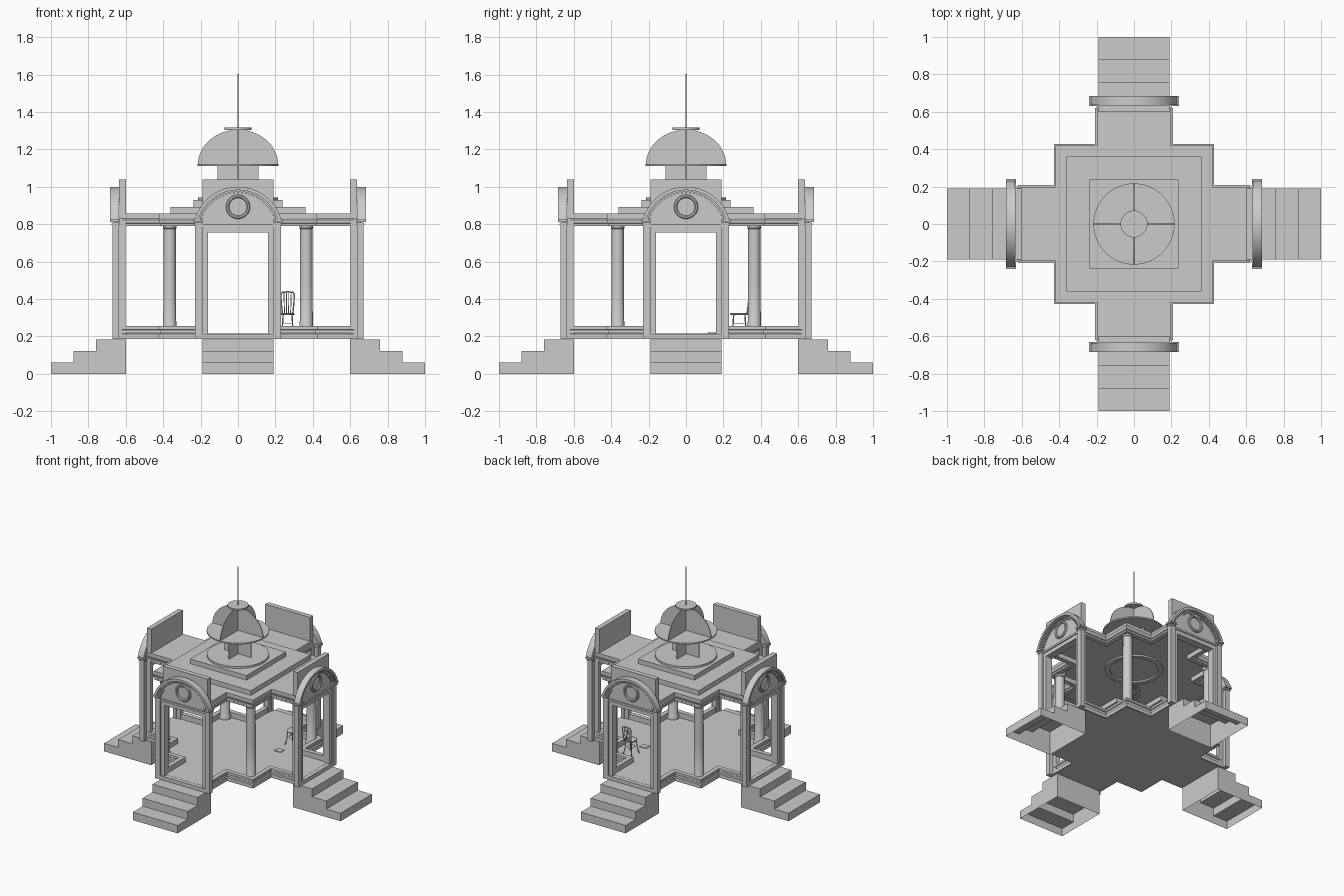
import bpy, bmesh, math
from math import cos, sin, pi, radians
from mathutils import Vector, Matrix

if "Cube" in bpy.data.objects:
    bpy.data.objects.remove(bpy.data.objects["Cube"])


def finish(name, bm, smooth=False, copies=1):
    """Make an object from bm and repeat it around the z axis."""
    bmesh.ops.recalc_face_normals(bm, faces=bm.faces)
    me = bpy.data.meshes.new(name)
    bm.to_mesh(me)
    bm.free()
    ob = bpy.data.objects.new(name, me)
    bpy.context.collection.objects.link(ob)
    if smooth:
        bpy.ops.object.select_all(action='DESELECT')
        ob.select_set(True)
        bpy.context.view_layer.objects.active = ob
        bpy.ops.object.shade_smooth_by_angle(angle=radians(35))
    for i in range(1, copies):
        dup = ob.copy()
        dup.name = f"{name}_{i + 1}"
        dup.rotation_euler.z = i * pi / 2
        bpy.context.collection.objects.link(dup)
    return ob


def box(bm, x0, x1, y0, y1, z0, z1):
    m = Matrix.Translation(((x0 + x1) / 2, (y0 + y1) / 2, (z0 + z1) / 2)) \
        @ Matrix.Diagonal((x1 - x0, y1 - y0, z1 - z0, 1))
    bmesh.ops.create_cube(bm, size=1, matrix=m)


def prism(bm, pts, vec, open_last=False):
    a = [bm.verts.new(p) for p in pts]
    b = [bm.verts.new(Vector(p) + Vector(vec)) for p in pts]
    bm.faces.new(a)
    bm.faces.new(b)
    n = len(pts)
    for i in range(n - open_last):
        j = (i + 1) % n
        bm.faces.new((a[i], a[j], b[j], b[i]))


def lathe(bm, prof, x=0, y=0, n=32, closed=False):
    rings = [[bm.verts.new((x + r * cos(2 * pi * k / n), y + r * sin(2 * pi * k / n), z))
              for k in range(n)] for r, z in prof]
    pairs = list(zip(rings, rings[1:]))
    if closed:
        pairs.append((rings[-1], rings[0]))
    else:
        bm.faces.new(rings[0])
        bm.faces.new(rings[-1])
    for p, q in pairs:
        for k in range(n):
            bm.faces.new((p[k], p[(k + 1) % n], q[(k + 1) % n], q[k]))


def rods(bm, pts, r, n=8):
    for p, q in zip(pts, pts[1:]):
        p, q = Vector(p), Vector(q)
        m = Matrix.Translation((p + q) / 2) @ (q - p).to_track_quat('Z', 'Y').to_matrix().to_4x4()
        bmesh.ops.create_cone(bm, cap_ends=True, segments=n, radius1=r, radius2=r,
                              depth=(q - p).length, matrix=m)


def cross_slab(name, w, s, arm, z0, z1):
    corner = [(arm, w), (s, w), (s, s), (w, s), (w, arm)]
    pts = []
    for k in range(4):
        r = Matrix.Rotation(k * pi / 2, 3, 'Z')
        pts += [r @ Vector((x, y, z0)) for x, y in corner]
    bm = bmesh.new()
    prism(bm, pts, (0, 0, z1 - z0))
    finish(name, bm)


def corner_moulding(name, prof):
    """Sweep (offset, z) along the stepped edge of one corner."""
    path = [(.2, .62, 1, 0), (.2, .42, 1, 1), (.42, .42, 1, 1), (.42, .2, 1, 1), (.62, .2, 0, 1)]
    bm = bmesh.new()
    rows = [[bm.verts.new((x + o * mx, y + o * my, z)) for o, z in prof] for x, y, mx, my in path]
    n = len(prof)
    for a, b in zip(rows, rows[1:]):
        for i in range(n):
            bm.faces.new((a[i], a[(i + 1) % n], b[(i + 1) % n], b[i]))
    bm.faces.new(rows[0])
    bm.faces.new(rows[-1])
    finish(name, bm, copies=4)


# Floor, roof slab and their edge mouldings
cross_slab("floor", .195, .415, .64, .185, .215)
cross_slab("roof_slab", .195, .42, .62, .825, .857)
corner_moulding("sill", [(-.03, .19), (.004, .185), (.004, .212), (-.003, .217),
                         (-.003, .233), (.004, .238), (.004, .255), (-.03, .255)])
corner_moulding("cornice", [(-.04, .79), (-.004, .79), (-.004, .803), (.002, .807),
                            (.002, .817), (.008, .83), (-.04, .83)])

# Hollow stairs, open underneath
bm = bmesh.new()
steps = [(.6, 0), (.6, .183), (.76, .183), (.76, .122), (.88, .122), (.88, .061), (1, .061), (1, 0)]
prism(bm, [(-.19, -d, z) for d, z in steps], (.38, 0, 0), open_last=True)
finish("stairs", bm, copies=4)

# Corner columns
bm = bmesh.new()
lathe(bm, [(.041, .215), (.041, .235), (.035, .245), (.034, .5), (.033, .775),
           (.037, .78), (.037, .79), (.042, .8), (.042, .826)], .365, .365, 24)
finish("column", bm, smooth=True, copies=4)

# Portals: pilasters, jambs, capitals, lintel
bm = bmesh.new()
for s in (-1, 1):
    for a, b, d0, d1, z0, z1 in ((.19, .23, .636, .672, .185, .81), (.165, .2, .602, .636, .185, .83),
                                 (.16, .19, .636, .66, .185, .79), (.186, .234, .63, .676, .795, .805),
                                 (.186, .24, .63, .684, .812, .826)):
        box(bm, min(s * a, s * b), max(s * a, s * b), -d1, -d0, z0, z1)
box(bm, -.19, .19, -.66, -.602, .755, .80)
box(bm, -.19, .19, -.668, -.636, .785, .80)
box(bm, -.19, .19, -.67, -.602, .185, .214)
finish("portal_frame", bm, copies=4)

# Arched pediment with moulding and small teeth
def arc(r, z0, d, n=32):
    t0 = math.asin((z0 - .76) / r)
    return [(r * cos(t0 + (pi - 2 * t0) * i / n), -d, .76 + r * sin(t0 + (pi - 2 * t0) * i / n))
            for i in range(n + 1)]

bm = bmesh.new()
prism(bm, arc(.225, .8, .658), (0, .022, 0))
finish("pediment_panel", bm, copies=4)
bm = bmesh.new()
for r0, r1, d in ((.222, .24, .685), (.214, .232, .676), (.196, .204, .664)):
    prism(bm, arc(r1, .815, d) + arc(r0, .815, d)[::-1], (0, d - .636, 0))
finish("pediment_arch", bm, smooth=True, copies=4)
bm = bmesh.new()
for i in range(25):
    t = radians(20 + 140 * i / 24)
    m = Matrix.Translation((.209 * cos(t), -.663, .76 + .209 * sin(t))) \
        @ Matrix.Rotation(-t, 4, 'Y') @ Matrix.Diagonal((.012, .014, .01, 1))
    bmesh.ops.create_cube(bm, size=1, matrix=m)
finish("pediment_teeth", bm, copies=4)

# Round ornament on the pediment
bm = bmesh.new()
lathe(bm, [(.047, .656), (.047, .664), (.052, .67), (.06, .67), (.065, .664), (.065, .656)], closed=True)
bmesh.ops.transform(bm, verts=bm.verts,
                    matrix=Matrix.Translation((0, 0, .893)) @ Matrix.Rotation(pi / 2, 4, 'X'))
finish("round_ornament", bm, smooth=True, copies=4)

# Parapets behind the pediments
bm = bmesh.new()
box(bm, -.19, .19, -.637, -.6, .82, 1.04)
finish("parapet", bm, copies=4)

# Stepped roof and ceiling ring
for name, h, z0, z1 in (("roof_step_lower", .362, .85, .893), ("roof_step_upper", .238, .893, .928)):
    bm = bmesh.new()
    box(bm, -h, h, -h, h, z0, z1)
    finish(name, bm)
bm = bmesh.new()
lathe(bm, [(.215, .925), (.215, .942)], n=48)
finish("roof_disc", bm, smooth=True)
bm = bmesh.new()
lathe(bm, [(.165, .826), (.168, .815), (.2, .815), (.203, .826)], n=48, closed=True)
finish("ceiling_ring", bm, smooth=True)

# Open lantern dome: crossed fins, discs and spire
T = .006
bm = bmesh.new()
for k in range(2):
    part = bmesh.new()
    prism(part, [(.215 * cos(pi * i / 32), -T / 2, 1.115 + .19 * sin(pi * i / 32)) for i in range(33)], (0, T, 0))
    box(part, -.11, .11, -T / 2, T / 2, .94, 1.115)
    bmesh.ops.rotate(part, verts=part.verts, matrix=Matrix.Rotation(k * pi / 2, 3, 'Z'))
    tmp = bpy.data.meshes.new("tmp")
    part.to_mesh(tmp)
    part.free()
    bm.from_mesh(tmp)
    bpy.data.meshes.remove(tmp)
finish("dome_fins", bm)
for name, r, z0, z1 in (("dome_disc", .217, 1.112, 1.122), ("dome_cap", .072, 1.304, 1.316),
                        ("spire", .004, 1.31, 1.605)):
    bm = bmesh.new()
    lathe(bm, [(r, z0), (r, z1)], n=12 if r < .01 else 48)
    finish(name, bm, smooth=True)

# Bentwood chair
CX, CY, F, S = .265, .285, .215, .322
bm = bmesh.new()
lathe(bm, [(.038, S - .008), (.042, S - .004), (.042, S), (.038, S + .003)], n=24)
for v in bm.verts:
    v.co = (CX + v.co.x * .9, CY + v.co.y * 1.2, v.co.z)
finish("chair_seat", bm, smooth=True)
bm = bmesh.new()
for sx in (-1, 1):
    for sy in (-1, 1):
        rods(bm, [(CX + sx * .024, CY + sy * .03, S - .005), (CX + sx * .027, CY + sy * .034, .26),
                  (CX + sx * .036, CY + sy * .044, F)], .0035)
ring = [(CX + .026 * cos(2 * pi * i / 16), CY + .032 * sin(2 * pi * i / 16), .27) for i in range(17)]
rods(bm, ring, .0022, 6)
finish("chair_legs", bm, smooth=True)
bm = bmesh.new()
hoop = [(.028, 0), (.034, .06), (.036, .1), (.03, .113), (0, .117)]
hoop += [(-x, z) for x, z in hoop[-2::-1]]
rods(bm, [(CX + x, CY + .042 + z * .12, S + z) for x, z in hoop], .0038)
for x in (-.018, -.006, .006, .018):
    rods(bm, [(CX + x * .9, CY + .043, S), (CX + x * 1.1, CY + .056, S + .115)], .0024, 6)
finish("chair_back", bm, smooth=True)

# Small flat board on the floor
bm = bmesh.new()
box(bm, .225, .28, .115, .16, .214, .22)
finish("floor_board", bm)
